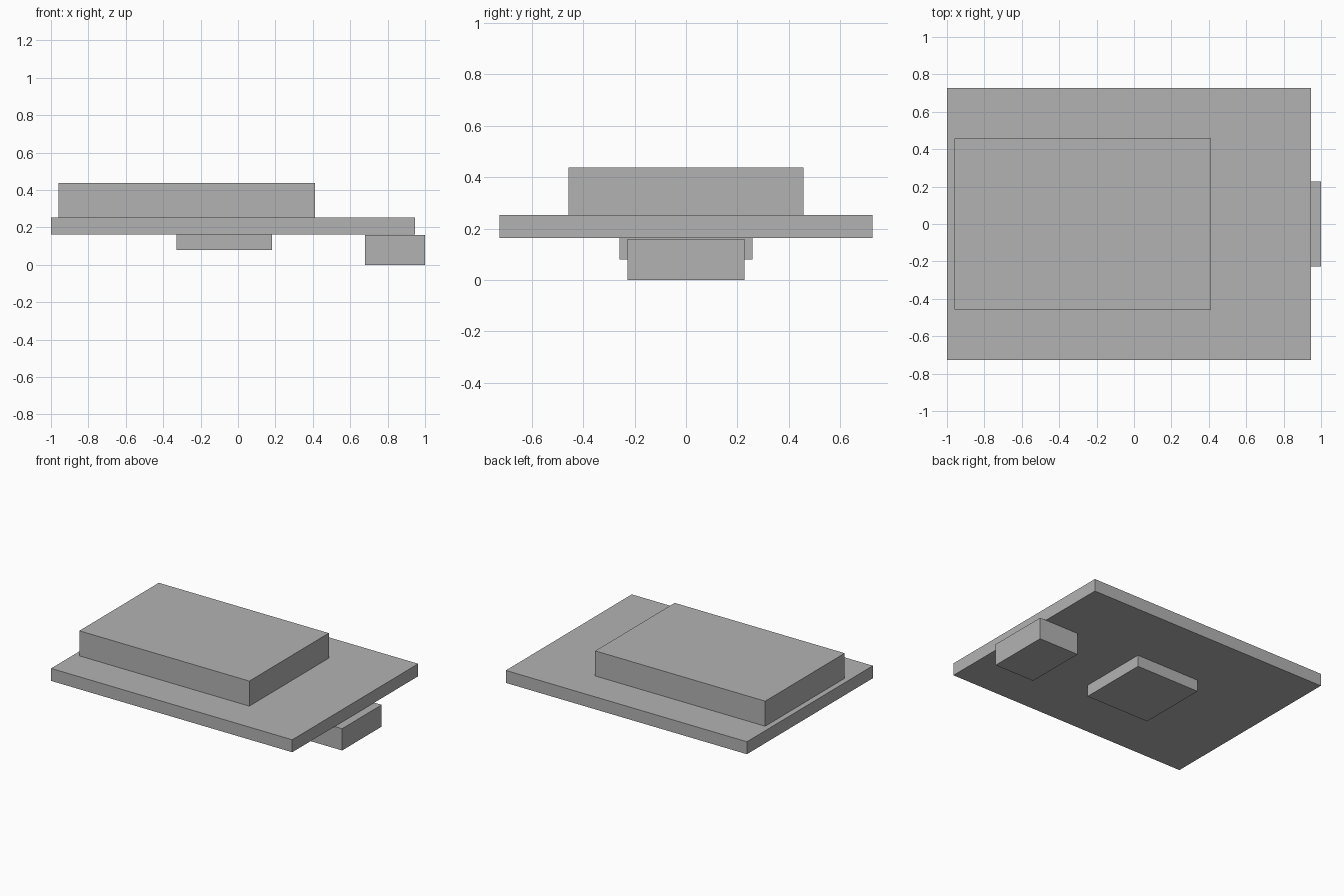
import bpy
import bmesh
from mathutils import Vector

cube = bpy.data.objects.get("Cube")
if cube:
    bpy.data.objects.remove(cube, do_unlink=True)

# Single plain grey
grey = bpy.data.materials.new("plain grey")
grey.use_nodes = True
colour = (0.45, 0.45, 0.45, 1)
grey.diffuse_color = colour
grey.node_tree.nodes["Principled BSDF"].inputs["Base Color"].default_value = colour


def box(name, x, half_y, z):
    """Flat-faced box spanning x and z ranges, centred on y."""
    bm = bmesh.new()
    bmesh.ops.create_cube(bm, size=1)
    bmesh.ops.scale(bm, vec=Vector((x[1] - x[0], 2 * half_y, z[1] - z[0])), verts=bm.verts)
    bmesh.ops.translate(bm, vec=Vector((sum(x) / 2, 0, sum(z) / 2)), verts=bm.verts)
    mesh = bpy.data.meshes.new(name)
    bm.to_mesh(mesh)
    bm.free()
    mesh.materials.append(grey)
    obj = bpy.data.objects.new(name, mesh)
    bpy.context.collection.objects.link(obj)
    return obj


# Board with a large block above, a low chip and an overhanging connector below
plate_bottom, plate_top = 0.163, 0.254
box("board", (-1, 0.946), 0.726, (plate_bottom, plate_top))
box("top_block", (-0.96, 0.412), 0.458, (plate_top, 0.437))
box("underside_chip", (-0.33, 0.183), 0.259, (0.079, plate_bottom))
box("edge_connector", (0.678, 1), 0.228, (0, 0.159))
